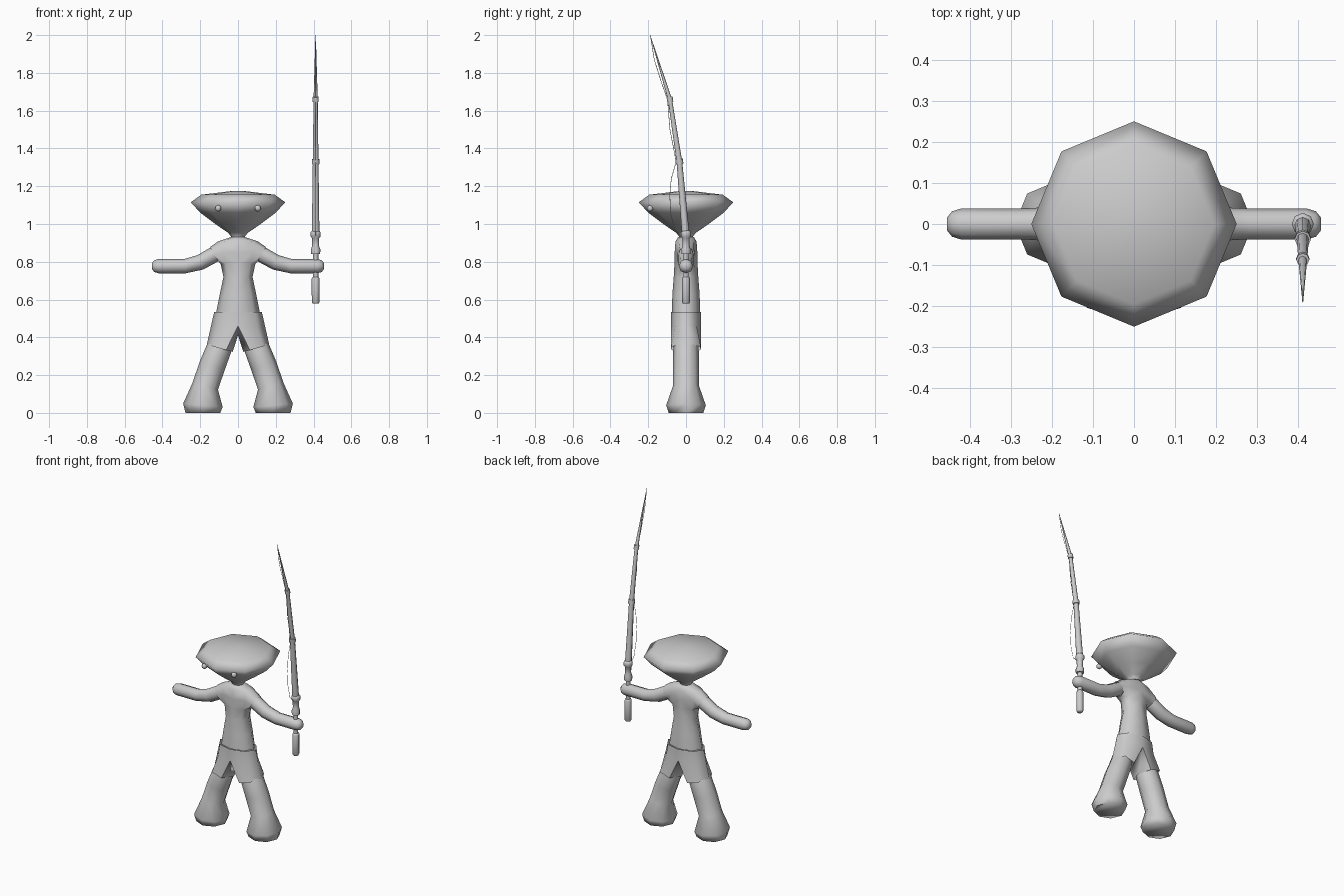
import bpy, bmesh
from math import sin, cos, radians, tau
from mathutils import Vector

cube = bpy.data.objects.get("Cube")
if cube:
    bpy.data.objects.remove(cube, do_unlink=True)

grey = bpy.data.materials.new("plain_grey")
grey.use_nodes = True
grey.diffuse_color = (0.6, 0.6, 0.6, 1)
grey.node_tree.nodes["Principled BSDF"].inputs["Base Color"].default_value = (0.6, 0.6, 0.6, 1)

Y = Vector((0, 1, 0))
X = Vector((1, 0, 0))


def finish(name, bm, mirror=False, angle=75):
    bmesh.ops.recalc_face_normals(bm, faces=bm.faces[:])
    mesh = bpy.data.meshes.new(name)
    bm.to_mesh(mesh)
    bm.free()
    mesh.materials.append(grey)
    obj = bpy.data.objects.new(name, mesh)
    bpy.context.collection.objects.link(obj)
    bpy.ops.object.select_all(action='DESELECT')
    obj.select_set(True)
    bpy.context.view_layer.objects.active = obj
    bpy.ops.object.shade_smooth_by_angle(angle=radians(angle))
    if mirror:
        obj.modifiers.new("mirror", 'MIRROR').merge_threshold = 0.001
    return obj


def ring(bm, centre, u, v, angles):
    """Loop of vertices around a centre; u and v carry the radii."""
    c = Vector(centre)
    return [bm.verts.new(c + u * cos(a) + v * sin(a)) for a in angles]


def bridge(bm, a, b, closed=True):
    n = len(a)
    for i in range(n if closed else n - 1):
        j = (i + 1) % n
        bm.faces.new((a[i], a[j], b[j], b[i]))


def tube(name, path, side=Y, sides=8, mirror=False, angle=75):
    """Capped tube along (x, y, z, radius) points."""
    bm = bmesh.new()
    pts = [Vector(p[:3]) for p in path]
    loops = []
    for i, p in enumerate(pts):
        t = (pts[min(i + 1, len(pts) - 1)] - pts[max(i - 1, 0)]).normalized()
        u = side.cross(t).normalized()
        r = path[i][3]
        loops.append(ring(bm, p, u * r, side * r, [tau * k / sides for k in range(sides)]))
    for a, b in zip(loops, loops[1:]):
        bridge(bm, a, b)
    bm.faces.new(loops[0])
    bm.faces.new(loops[-1])
    return finish(name, bm, mirror, angle)


HALF = [radians(a) for a in (-90, -45, 0, 45, 90)]

# Head: wide, flat-topped eight-sided cone with the neck
tube("head", [(0, 0, z, r) for z, r in (
    (0.90, 0.036), (0.935, 0.036), (0.955, 0.055), (1.0, 0.12), (1.06, 0.2),
    (1.115, 0.25), (1.155, 0.195), (1.175, 0.03))], angle=100)

# Eyes
bm = bmesh.new()
bmesh.ops.create_uvsphere(bm, u_segments=10, v_segments=6, radius=0.017)
bmesh.ops.translate(bm, verts=bm.verts[:], vec=(0.105, -0.19, 1.083))
finish("eyes", bm, True)

# Shirt: half torso with an armhole bridged to the sleeve
bm = bmesh.new()
rows = [ring(bm, (0, 0, z), X * rx, Y * ry, HALF) for z, rx, ry in (
    (0.535, 0.115, 0.075), (0.63, 0.096, 0.072), (0.72, 0.077, 0.065), (0.79, 0.092, 0.061),
    (0.85, 0.115, 0.06), (0.908, 0.105, 0.056), (0.93, 0.04, 0.042))]
for k, (a, b) in enumerate(zip(rows, rows[1:])):
    if k in (3, 4):
        bridge(bm, a[:2], b[:2], False)
        bridge(bm, a[3:], b[3:], False)
    else:
        bridge(bm, a, b, False)
bm.faces.new(rows[-1])
low, mid, high = rows[3:6]
armhole = [high[2], high[3], mid[3], low[3], low[2], low[1], mid[1], high[1]]
hem = Vector((0.51, 0, 0.86)) * 0.046
sleeve = ring(bm, (0.125, 0, 0.838), hem, Y * 0.046, [tau * k / 8 for k in range(8)])
bridge(bm, armhole, sleeve)
finish("shirt", bm, True)

# Arms with rounded hands
tube("arms", [(x, 0, z, r) for x, z, r in (
    (0.09, 0.857, 0.036), (0.13, 0.836, 0.042), (0.20, 0.797, 0.041), (0.28, 0.777, 0.038),
    (0.42, 0.777, 0.038), (0.443, 0.777, 0.031), (0.455, 0.777, 0.016))], mirror=True)

# Shorts: half hip that splits into a leg opening at the crotch
bm = bmesh.new()
waist = ring(bm, (0, 0, 0.535), X * 0.126, Y * 0.08, HALF)
hip = ring(bm, (0, 0, 0.46), X * 0.143, Y * 0.08, HALF)
crotch = bm.verts.new((0, 0, 0.41))
u = Vector((0.964, 0, 0.266)) * 0.071
cuff = ring(bm, (0.097, 0, 0.342), u, Y * 0.09, [radians(a) for a in range(-120, 181, 60)])
bridge(bm, waist, hip, False)
bridge(bm, hip + [crotch], cuff)
finish("shorts", bm, True)

# Legs flaring into round feet
tube("legs", [(x, 0, z, r) for x, z, r in (
    (0.085, 0.39, 0.055), (0.099, 0.345, 0.067), (0.136, 0.25, 0.07), (0.174, 0.14, 0.07),
    (0.186, 0.04, 0.105), (0.186, 0, 0.092))], mirror=True)

# Rod grip, held in the left hand
ROD = 0.411
tube("rod_grip", [(ROD, 0, z, r) for z, r in (
    (0.578, 0.016), (0.585, 0.02), (0.65, 0.021), (0.71, 0.021), (0.72, 0.017))], X)
tube("rod_shaft", [(ROD, 0, 0.7, 0.014), (ROD, 0, 0.86, 0.014)], X)
tube("rod_collar", [(ROD, 0, z, r) for z, r in (
    (0.84, 0.024), (0.865, 0.025), (0.885, 0.018), (0.925, 0.019), (0.935, 0.027),
    (0.955, 0.027), (0.965, 0.02))], X)

# Bending rod with a ring at each joint
joints = [(-0.002, 0.95, 0.02), (-0.035, 1.33, 0.015), (-0.085, 1.66, 0.011), (-0.19, 2.0, 0.001)]
tube("rod", [(ROD, *j) for j in joints], X)
for (y, z, r), name in zip(joints[1:3], ("lower_ring", "upper_ring")):
    tube("rod_" + name, [(ROD, y + 0.002, z - 0.013, r + 0.005),
                         (ROD, y - 0.002, z + 0.013, r + 0.005)], X)

# Slack fishing line
tube("fishing_line", [(ROD, y, z, 0.0015) for y, z in (
    (-0.188, 1.995), (-0.168, 1.87), (-0.13, 1.75), (-0.098, 1.66), (-0.085, 1.5),
    (-0.052, 1.33), (-0.078, 1.24), (-0.086, 1.15), (-0.08, 1.05), (-0.06, 0.97),
    (-0.02, 0.93))], X, sides=4)
